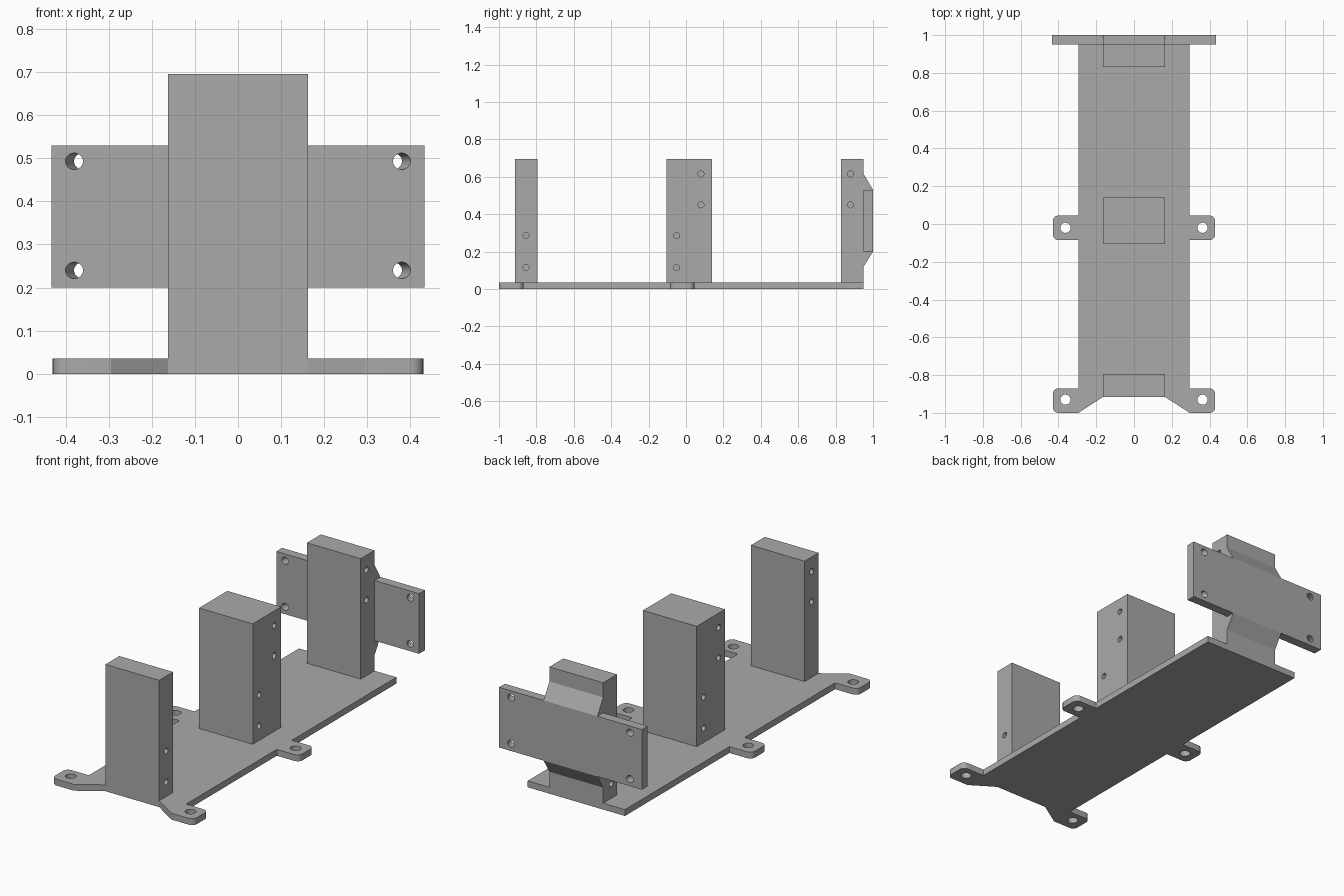
import bpy, bmesh, math
from mathutils import Vector

cube = bpy.data.objects.get("Cube")
if cube:
    bpy.data.objects.remove(cube, do_unlink=True)

grey = bpy.data.materials.new("mid_grey")
grey.use_nodes = True
COLOUR = (0.4, 0.4, 0.4, 1)
grey.diffuse_color = COLOUR
grey.node_tree.nodes["Principled BSDF"].inputs["Base Color"].default_value = COLOUR

THICK, HALF, TOP = 0.035, 0.163, 0.695


def add_object(name, bm):
    bmesh.ops.recalc_face_normals(bm, faces=bm.faces)
    mesh = bpy.data.meshes.new(name)
    bm.to_mesh(mesh)
    bm.free()
    mesh.materials.append(grey)
    obj = bpy.data.objects.new(name, mesh)
    bpy.context.collection.objects.link(obj)
    return obj


def extrude(name, points, direction):
    """Solid made by sweeping a flat outline along a vector."""
    bm = bmesh.new()
    face = bm.faces.new([bm.verts.new(p) for p in points])
    new = bmesh.ops.extrude_face_region(bm, geom=[face])["geom"]
    bmesh.ops.translate(bm, vec=direction,
                        verts=[v for v in new if isinstance(v, bmesh.types.BMVert)])
    return add_object(name, bm)


def drill(obj, holes, radius):
    """Cut round holes given as (start, end) pairs."""
    bm = bmesh.new()
    for start, end in holes:
        axis = Vector(end) - Vector(start)
        matrix = axis.to_track_quat("Z", "Y").to_matrix().to_4x4()
        matrix.translation = (Vector(start) + Vector(end)) / 2
        bmesh.ops.create_cone(bm, cap_ends=True, segments=32, radius1=radius,
                              radius2=radius, depth=axis.length, matrix=matrix)
    cutter = add_object("hole_cutter", bm)
    cutter.hide_render = True
    mod = obj.modifiers.new("holes", "BOOLEAN")
    mod.operation, mod.solver, mod.object = "DIFFERENCE", "EXACT", cutter
    bpy.ops.object.select_all(action="DESELECT")
    bpy.context.view_layer.objects.active = obj
    obj.select_set(True)
    bpy.ops.object.modifier_apply(modifier=mod.name)
    bpy.data.objects.remove(cutter, do_unlink=True)
    bpy.ops.object.shade_smooth_by_angle(angle=math.radians(30))


def corner(x, y, start, r=0.03, steps=6):
    """Quarter circle around a centre, starting at an angle in degrees."""
    angles = [math.radians(start + 90 * i / steps) for i in range(steps + 1)]
    return [(x + r * math.cos(a), y + r * math.sin(a)) for a in angles]


def tab(y0, y1, edge=0.43, r=0.03):
    return corner(edge - r, y0 + r, -90) + corner(edge - r, y1 - r, 0)


# Base plate with four rounded mounting tabs
SIDE = 0.295
half = [(HALF, -0.915), (SIDE, -1.0)] + tab(-1.0, -0.87)
half += [(SIDE, -0.87), (SIDE, -0.085)] + tab(-0.085, 0.045)
half += [(SIDE, 0.045), (SIDE, 0.95)]
outline = half + [(-x, y) for x, y in reversed(half)]
base = extrude("base_plate", [(x, y, 0) for x, y in outline], (0, 0, THICK))
drill(base, [((x, y, -0.1), (x, y, 0.1))
             for x in (-0.363, 0.363) for y in (-0.93, -0.02)], 0.027)

# Upright blocks: low and high hole pairs swap sides left to right
LOW, HIGH = (0.115, 0.285), (0.45, 0.615)


def upright(name, profile, pairs):
    """pairs holds (side, y, heights) for blind side holes."""
    block = extrude(name, [(-HALF, y, z) for y, z in profile], (2 * HALF, 0, 0))
    drill(block, [((s * 0.2, y, z), (s * 0.09, y, z))
                  for s, y, heights in pairs for z in heights], 0.016)


def rectangle(y0, y1):
    return [(y0, THICK), (y1, THICK), (y1, TOP), (y0, TOP)]


upright("front_upright", rectangle(-0.915, -0.795),
        [(1, -0.855, LOW), (-1, -0.855, HIGH)])
upright("middle_upright", rectangle(-0.105, 0.14),
        [(1, -0.05, LOW), (1, 0.08, HIGH), (-1, -0.05, HIGH), (-1, 0.08, LOW)])
rear = [(0.83, THICK), (0.95, THICK), (0.95, 0.12), (1.0, 0.2),
        (1.0, 0.53), (0.95, 0.615), (0.95, TOP), (0.83, TOP)]
upright("rear_upright", rear, [(1, 0.88, HIGH), (-1, 0.88, LOW)])

# Rear mounting wings with inward slanting screw holes
for s, side in ((1, "left"), (-1, "right")):
    a, b = s * HALF, s * 0.433
    wing = extrude(side + "_rear_wing",
                   [(a, 0.95, 0.2), (b, 0.95, 0.2), (b, 0.95, 0.53), (a, 0.95, 0.53)],
                   (0, 0.05, 0))
    drill(wing, [((s * 0.4, 0.9, z), (s * 0.34, 1.05, z)) for z in (0.24, 0.493)], 0.019)
